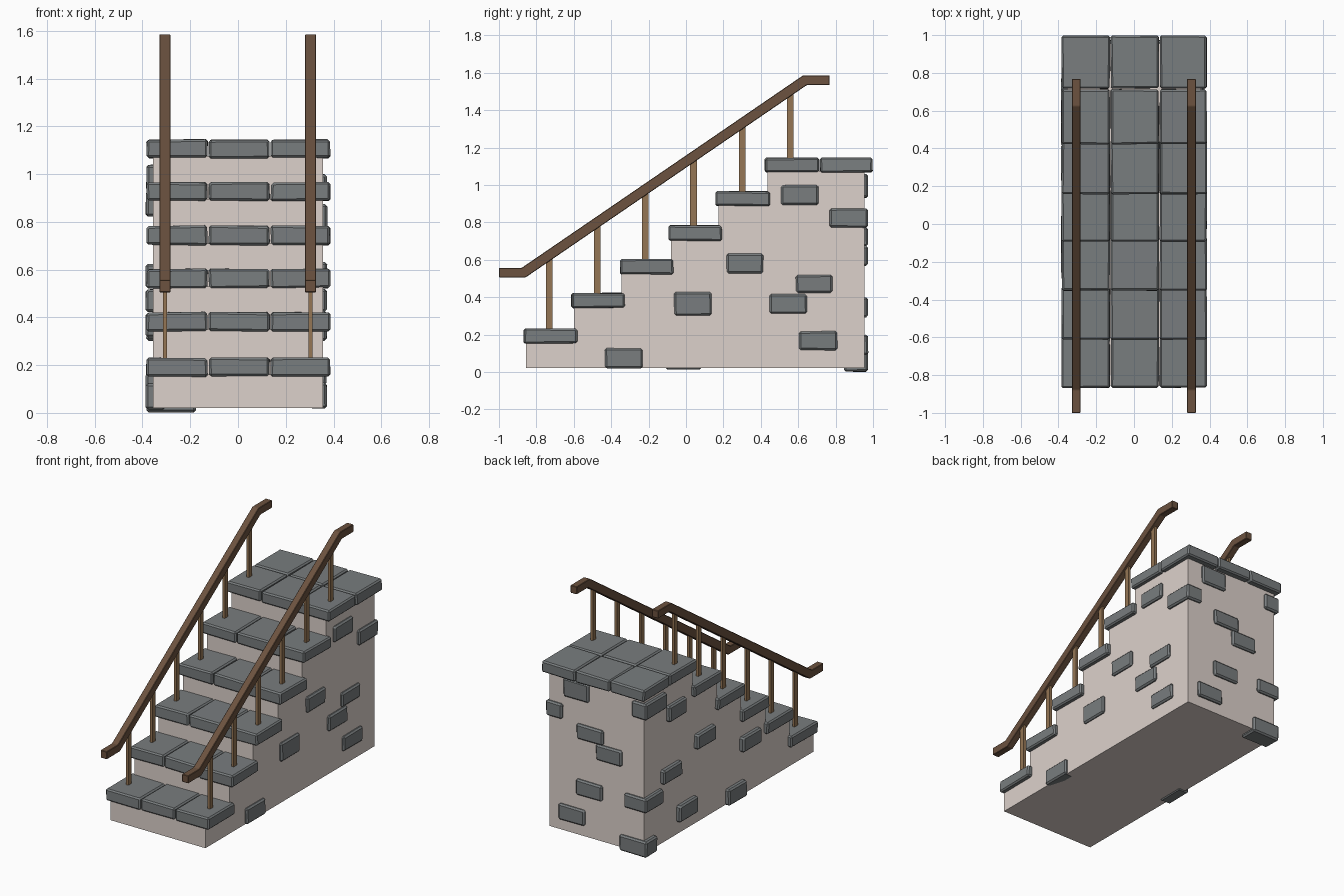
import bpy, bmesh, random

if "Cube" in bpy.data.objects:
    bpy.data.objects.remove(bpy.data.objects["Cube"])

random.seed(4)


def material(name, rgb):
    m = bpy.data.materials.new(name)
    m.diffuse_color = (*rgb, 1)
    m.use_nodes = True
    m.node_tree.nodes["Principled BSDF"].inputs["Base Color"].default_value = m.diffuse_color
    return m


PLASTER = material("plaster", (0.72, 0.64, 0.60))
STONE = material("stone", (0.19, 0.205, 0.21))
RAIL = material("dark_wood", (0.15, 0.085, 0.05))
POST = material("light_wood", (0.30, 0.18, 0.09))


def finish(name, bm, mat, bevel=0):
    bmesh.ops.recalc_face_normals(bm, faces=bm.faces)
    me = bpy.data.meshes.new(name)
    bm.to_mesh(me)
    bm.free()
    ob = bpy.data.objects.new(name, me)
    bpy.context.collection.objects.link(ob)
    me.materials.append(mat)
    if bevel:
        mod = ob.modifiers.new("worn_edges", 'BEVEL')
        mod.width, mod.segments = bevel, 1
    return ob


def add_box(bm, x0, x1, y0, y1, z0, z1, wear=0.0):
    """Box whose corners are pulled randomly inwards by up to wear."""
    c = ((x0 + x1) / 2, (y0 + y1) / 2, (z0 + z1) / 2)
    h = ((x1 - x0) / 2, (y1 - y0) / 2, (z1 - z0) / 2)
    for v in bmesh.ops.create_cube(bm, size=2)['verts']:
        v.co = [c[i] + v.co[i] * (h[i] - random.uniform(0, wear)) for i in range(3)]


def extrude_profile(bm, pts, x0, x1):
    """Side profile of (y, z) points given thickness along x."""
    f = bm.faces.new([bm.verts.new((x0, y, z)) for y, z in pts])
    ext = bmesh.ops.extrude_face_region(bm, geom=[f])['geom']
    for v in ext:
        if isinstance(v, bmesh.types.BMVert):
            v.co.x = x1


# Treads: front y, back y, bottom z, top z
TREADS = [(-0.87, -0.58, 0.15, 0.233), (-0.615, -0.325, 0.34, 0.424),
          (-0.355, -0.065, 0.52, 0.605), (-0.095, 0.195, 0.70, 0.786),
          (0.155, 0.45, 0.885, 0.968), (0.42, 1.0, 1.065, 1.147)]
RISERS = [-0.855, -0.60, -0.345, -0.08, 0.175, 0.435]

# Plaster body with stepped profile
profile = [(0.955, 0.02), (-0.855, 0.02)]
for i, (r, t) in enumerate(zip(RISERS, TREADS)):
    profile.append((r, t[2] + 0.01))
    profile.append((RISERS[i + 1] if i < 5 else 0.955, t[2] + 0.01))
bm = bmesh.new()
extrude_profile(bm, profile, -0.355, 0.355)
finish("stair_body", bm, PLASTER)

# Stone treads, three slabs each; the landing has two rows
SPLITS = [-0.385, -0.125, 0.135, 0.388]
for n, (y0, y1, z0, z1) in enumerate(TREADS):
    bm = bmesh.new()
    rows = [(y0, y1)] if n < 5 else [(y0, 0.715), (0.715, y1)]
    for a, b in rows:
        for x0, x1 in zip(SPLITS, SPLITS[1:]):
            add_box(bm, x0, x1, a, b, z0, z1, 0.005)
    finish(f"tread_{n + 1}", bm, STONE, 0.009)

# Loose stones in the side walls: y0, y1, z0, z1
right = [(-0.435, -0.23, 0.018, 0.13), (-0.065, 0.14, 0.30, 0.43), (0.215, 0.415, 0.525, 0.635),
         (0.505, 0.71, 0.89, 1.0), (0.585, 0.785, 0.42, 0.52), (0.445, 0.65, 0.31, 0.42),
         (0.60, 0.81, 0.115, 0.22)]
left = [(0.58, 0.78, 0.42, 0.52), (0.41, 0.61, 0.10, 0.215), (-0.11, 0.085, 0.013, 0.125),
        (0.22, 0.42, 0.52, 0.625), (-0.265, -0.065, 0.315, 0.42), (0.53, 0.72, 0.82, 0.93)]
# Back wall stones: x0, x1, z0, z1
back = [(0.05, 0.245, 0.93, 1.06), (-0.055, 0.145, 0.67, 0.775), (-0.195, 0.0, 0.565, 0.675),
        (-0.05, 0.15, 0.29, 0.40), (0.08, 0.28, 0.09, 0.20)]
# Stones wrapping the back corners
corner = [(0.25, 0.375, 0.765, 0.975, 0.77, 0.875), (-0.385, -0.21, 0.78, 0.975, 0.30, 0.40),
          (-0.385, -0.27, 0.74, 0.975, 0.93, 1.04), (-0.385, -0.175, 0.845, 0.975, 0.0, 0.11)]

bm = bmesh.new()
for s in right:
    add_box(bm, 0.30, 0.374, *s, 0.004)
finish("right_wall_stones", bm, STONE, 0.01)
bm = bmesh.new()
for s in left:
    add_box(bm, -0.388, -0.30, *s, 0.004)
finish("left_wall_stones", bm, STONE, 0.01)
bm = bmesh.new()
for x0, x1, z0, z1 in back:
    add_box(bm, x0, x1, 0.90, 0.975, z0, z1, 0.004)
finish("back_wall_stones", bm, STONE, 0.01)
bm = bmesh.new()
for s in corner:
    add_box(bm, *s, 0.003)
finish("corner_stones", bm, STONE, 0.01)

# Handrails and balusters on both sides
RAIL_PROFILE = [(-1.0, 0.505), (-0.858, 0.505), (0.645, 1.533), (0.768, 1.533),
                (0.768, 1.585), (0.625, 1.585), (-0.878, 0.557), (-1.0, 0.557)]
for side, x in (("left", -0.306), ("right", 0.304)):
    bm = bmesh.new()
    extrude_profile(bm, RAIL_PROFILE, x - 0.0235, x + 0.0235)
    finish(f"{side}_handrail", bm, RAIL, 0.003)
    bm = bmesh.new()
    for y, t in zip((-0.73, -0.475, -0.217, 0.04, 0.30, 0.558), TREADS):
        rail_z = 0.505 + (y + 0.858) * 0.684
        add_box(bm, x - 0.009, x + 0.009, y - 0.0175, y + 0.0175, t[3] - 0.015, rail_z + 0.025)
    finish(f"{side}_balusters", bm, POST)
